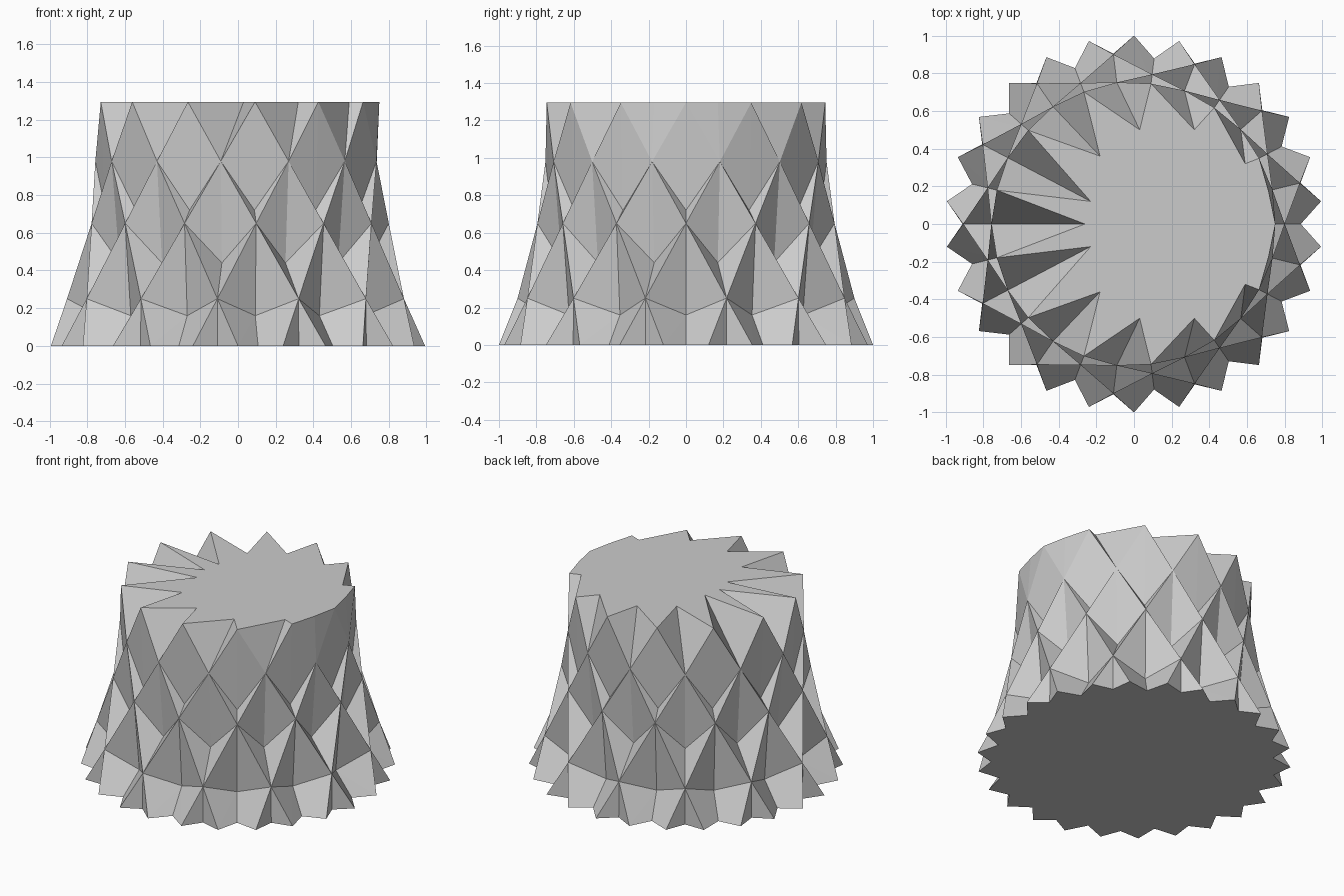
import bpy, bmesh, math

cube = bpy.data.objects.get("Cube")
if cube:
    bpy.data.objects.remove(cube, do_unlink=True)

N = 13                       # pleats around the body
STEP = 2 * math.pi / N

grey = bpy.data.materials.new("light_grey")
grey.use_nodes = True
colour = (0.6, 0.6, 0.6, 1)
grey.diffuse_color = colour
grey.node_tree.nodes["Principled BSDF"].inputs["Base Color"].default_value = colour

bm = bmesh.new()


def ring(radius, z, shift):
    """Ring of N points, turned by a fraction of one pleat."""
    return [bm.verts.new((radius * math.cos((k + shift) * STEP),
                          radius * math.sin((k + shift) * STEP), z)) for k in range(N)]


def face(*verts):
    bm.faces.new(verts)


# Ridge rings, from the rim down
rim = ring(0.75, 1.295, 0)
ridge_a = ring(0.757, 0.98, 0.5)
ridge_b = ring(0.80, 0.65, 0)
ridge_c = ring(0.907, 0.25, 0.5)
# Pocket points pushed into the folds
pocket_a = ring(0.725, 0.72, 0)
pocket_b = ring(0.71, 0.44, 0.5)
pocket_c = ring(0.76, 0.16, 0)
# Base star: two tips per pleat, with a notch on each side
tip_l = ring(1.0, 0, 0.25)
tip_r = ring(1.0, 0, 0.75)
notch_mid = ring(0.91, 0, 0.5)
notch = ring(0.885, 0, 0)

# Uneven inner points of the top star, mirrored across y
half = [(0.715, 0.17), (0.59, 0.32), (0.32, 0.50), (0.03, 0.50), (-0.18, 0.36), (-0.23, 0.12)]
points = half + [(-0.26, 0)] + [(x, -y) for x, y in reversed(half)]
inner = [bm.verts.new((x, y, 1.295)) for x, y in points]

for k in range(N):
    n, p = (k + 1) % N, k - 1
    # Slopes between the top star and the first ridge ring
    face(rim[k], ridge_a[k], inner[k])
    face(inner[k], ridge_a[k], rim[n])
    # Upper diamonds
    face(rim[k], ridge_a[p], pocket_a[k])
    face(rim[k], pocket_a[k], ridge_a[k])
    face(ridge_a[p], ridge_b[k], pocket_a[k])
    face(pocket_a[k], ridge_b[k], ridge_a[k])
    # Middle diamonds
    face(ridge_a[k], ridge_b[k], pocket_b[k])
    face(ridge_a[k], pocket_b[k], ridge_b[n])
    face(ridge_b[k], ridge_c[k], pocket_b[k])
    face(pocket_b[k], ridge_c[k], ridge_b[n])
    # Lower diamonds
    face(ridge_b[k], ridge_c[p], pocket_c[k])
    face(ridge_b[k], pocket_c[k], ridge_c[k])
    # Flared foot
    face(ridge_c[p], tip_r[p], pocket_c[k])
    face(tip_r[p], notch[k], pocket_c[k])
    face(notch[k], tip_l[k], pocket_c[k])
    face(pocket_c[k], tip_l[k], ridge_c[k])
    face(tip_l[k], notch_mid[k], ridge_c[k])
    face(notch_mid[k], tip_r[k], ridge_c[k])

# Flat star-shaped top and base
bm.faces.new([v for pair in zip(rim, inner) for v in pair])
base = [v for group in zip(notch, tip_l, notch_mid, tip_r) for v in group]
bm.faces.new(base[::-1])
bmesh.ops.recalc_face_normals(bm, faces=bm.faces)

mesh = bpy.data.meshes.new("pleated_body")
bm.to_mesh(mesh)
bm.free()
mesh.materials.append(grey)
body = bpy.data.objects.new("pleated_body", mesh)
bpy.context.collection.objects.link(body)
